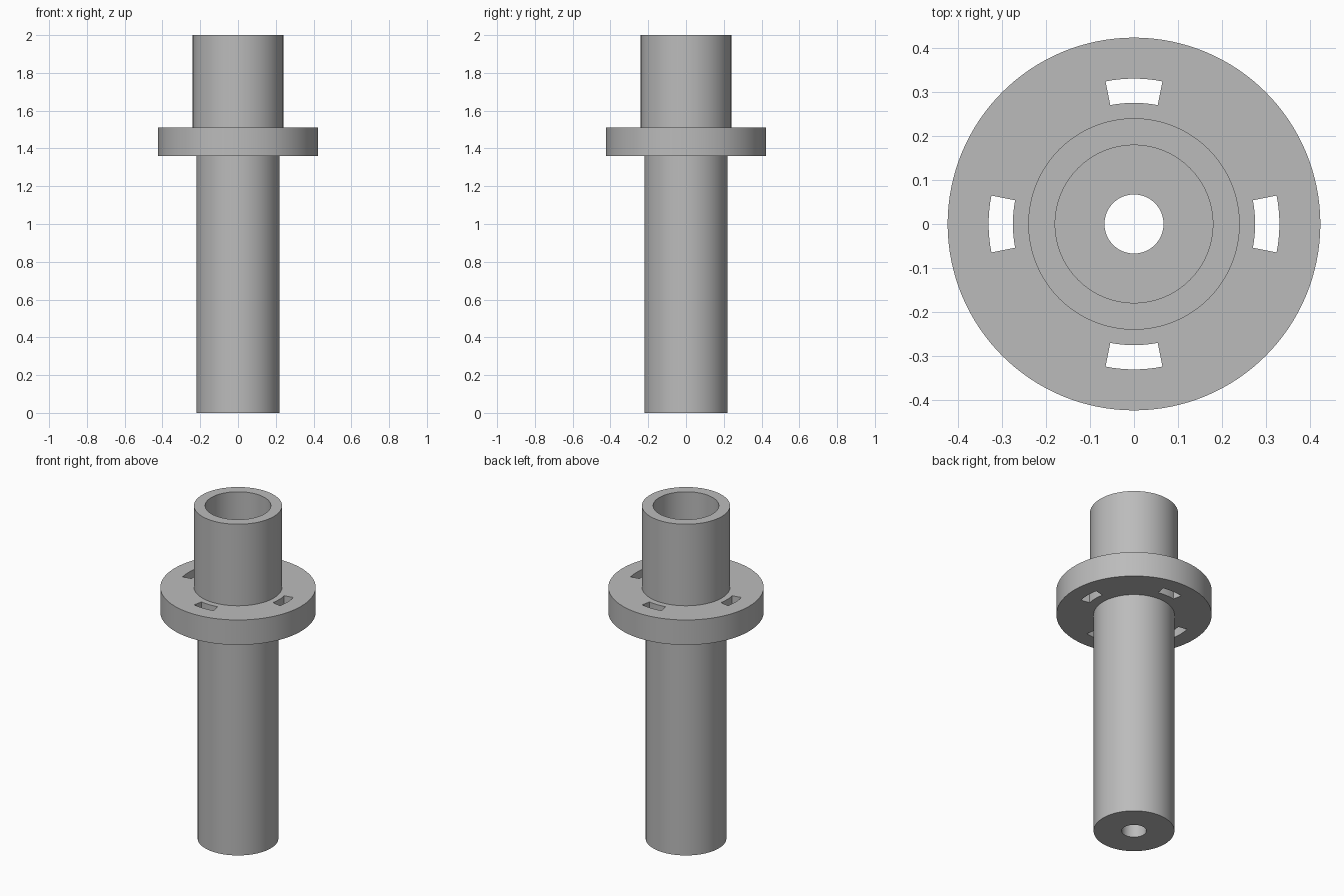
import bpy, bmesh, math
from mathutils import Matrix, Vector

cube = bpy.data.objects.get("Cube")
if cube:
    bpy.data.objects.remove(cube)

SEGMENTS = 128

grey = bpy.data.materials.new("plain grey")
grey.use_nodes = True
colour = (0.5, 0.5, 0.5, 1)
grey.diffuse_color = colour
grey.node_tree.nodes["Principled BSDF"].inputs["Base Color"].default_value = colour


def add_object(name, bm):
    bmesh.ops.recalc_face_normals(bm, faces=bm.faces)
    mesh = bpy.data.meshes.new(name)
    bm.to_mesh(mesh)
    bm.free()
    mesh.materials.append(grey)
    obj = bpy.data.objects.new(name, mesh)
    bpy.context.collection.objects.link(obj)
    return obj


def lathe(name, profile):
    """Turn a closed (radius, height) profile around z."""
    bm = bmesh.new()
    verts = [bm.verts.new((r, 0, z)) for r, z in profile]
    edges = [bm.edges.new((a, b)) for a, b in zip(verts, verts[1:] + verts[:1])]
    bmesh.ops.spin(bm, geom=verts + edges, cent=(0, 0, 0), axis=(0, 0, 1),
                   angle=math.tau, steps=SEGMENTS, use_duplicate=False)
    bmesh.ops.remove_doubles(bm, verts=bm.verts, dist=1e-4)
    return add_object(name, bm)


def arc_slots(name, inner, outer, half_angle, bottom, top, count=4, steps=8):
    """Curved slot blocks spaced evenly around z."""
    bm = bmesh.new()
    for i in range(count):
        angles = [math.tau * i / count + half_angle * (2 * k / steps - 1)
                  for k in range(steps + 1)]
        ring = [(outer, a) for a in angles] + [(inner, a) for a in reversed(angles)]
        face = bm.faces.new([bm.verts.new((r * math.cos(a), r * math.sin(a), bottom))
                             for r, a in ring])
        lifted = bmesh.ops.extrude_face_region(bm, geom=[face])["geom"]
        bmesh.ops.translate(bm, vec=(0, 0, top - bottom),
                            verts=[v for v in lifted if isinstance(v, bmesh.types.BMVert)])
    cutter = add_object(name, bm)
    cutter.hide_render = True
    cutter.hide_set(True)
    return cutter


# Hollow flanged tube: stem, collar, wider neck, deep bore and small drain hole
body = lathe("flanged_tube", [
    (0.067, 0), (0.22, 0), (0.22, 1.36), (0.423, 1.36), (0.423, 1.51),
    (0.24, 1.51), (0.24, 2), (0.179, 2), (0.179, 0.15), (0.067, 0.15)])

# Four curved slots through the collar
cutter = arc_slots("slot_cutter", 0.275, 0.33, math.radians(11.3), 1.3, 1.6)
cut = body.modifiers.new("slots", 'BOOLEAN')
cut.object = cutter
cut.solver = 'EXACT'

# Apply the cut, then shade the round walls smooth with sharp rims
bpy.ops.object.select_all(action='DESELECT')
bpy.context.view_layer.objects.active = body
body.select_set(True)
bpy.ops.object.modifier_apply(modifier=cut.name)
bpy.data.objects.remove(cutter)
bpy.ops.object.shade_smooth_by_angle(angle=math.radians(30))
